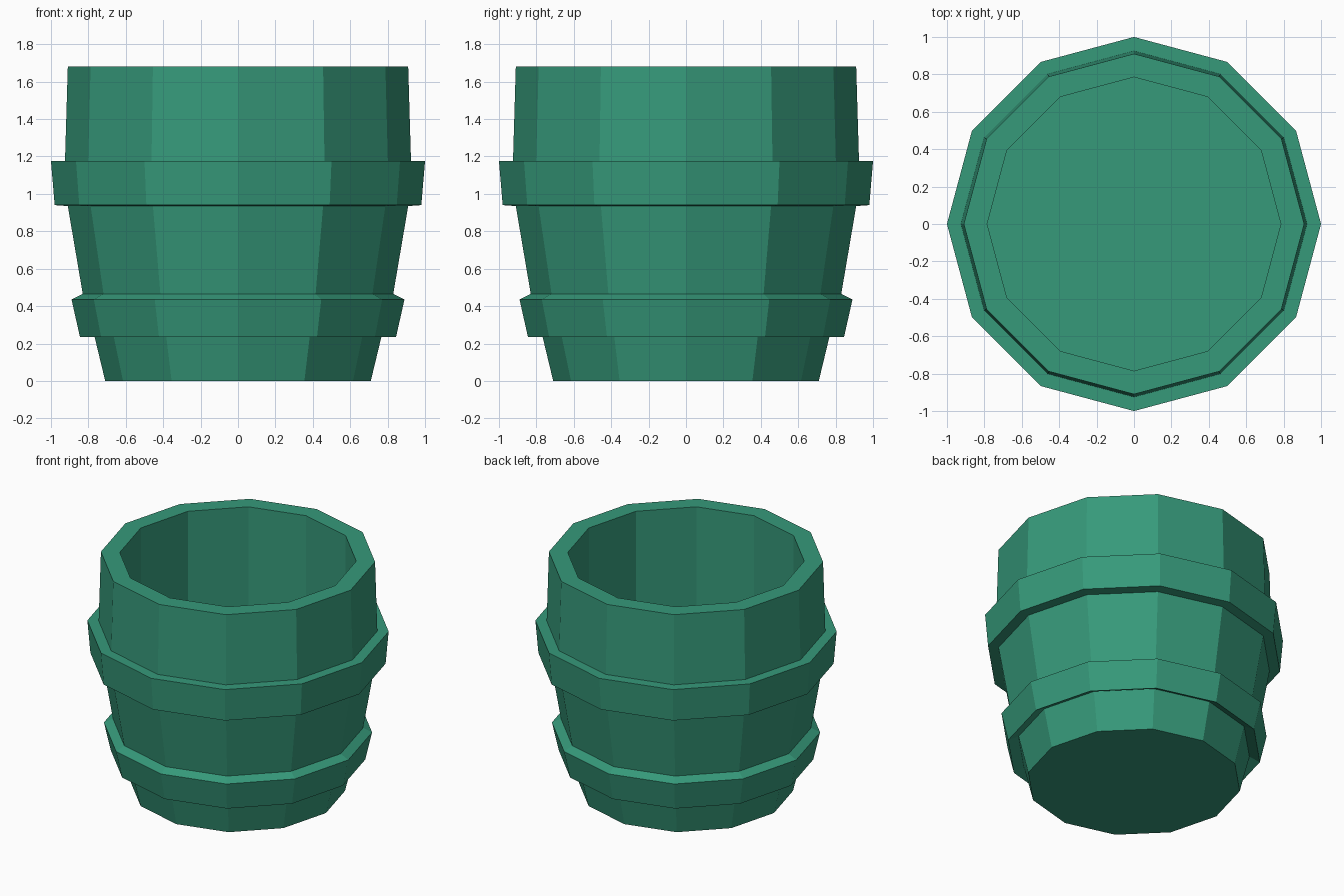
import bpy, bmesh
from math import cos, sin, tau

if "Cube" in bpy.data.objects:
    bpy.data.objects.remove(bpy.data.objects["Cube"])

SIDES = 12

mat = bpy.data.materials.new("green_paint")
mat.diffuse_color = (0.037, 0.32, 0.195, 1)
mat.use_nodes = True
mat.node_tree.nodes["Principled BSDF"].inputs["Base Color"].default_value = mat.diffuse_color


def lathe(name, profile, cap_start=False, cap_end=False):
    """Turn a (radius, height) profile around z, listed from outside bottom to inside."""
    bm = bmesh.new()
    rings = [[bm.verts.new((r * cos(tau * i / SIDES), r * sin(tau * i / SIDES), z))
              for i in range(SIDES)] for r, z in profile]
    for low, high in zip(rings, rings[1:]):
        for i in range(SIDES):
            j = (i + 1) % SIDES
            bm.faces.new((low[i], low[j], high[j], high[i]))
    if cap_start:
        bm.faces.new(rings[0][::-1])
    if cap_end:
        bm.faces.new(rings[-1])
    mesh = bpy.data.meshes.new(name)
    bm.to_mesh(mesh)
    bm.free()
    mesh.materials.append(mat)
    obj = bpy.data.objects.new(name, mesh)
    bpy.context.collection.objects.link(obj)
    return obj


# Tapered foot with closed bottom
lathe("lower_staves", [(0.71, 0), (0.775, 0.27)], cap_start=True)

# Slanted lower hoop
lathe("lower_hoop", [(0.775, 0.27), (0.845, 0.235), (0.89, 0.435), (0.83, 0.465)])

# Flaring middle section
lathe("middle_staves", [(0.83, 0.465), (0.91, 0.935)])

# Wide upper hoop
lathe("upper_hoop", [(0.91, 0.935), (0.98, 0.94), (1.0, 1.175), (0.925, 1.175)])

# Upper section, rim, straight inner wall and inner floor
lathe("upper_staves_and_inside",
      [(0.925, 1.175), (0.91, 1.68), (0.785, 1.68), (0.785, 0.55)], cap_end=True)
